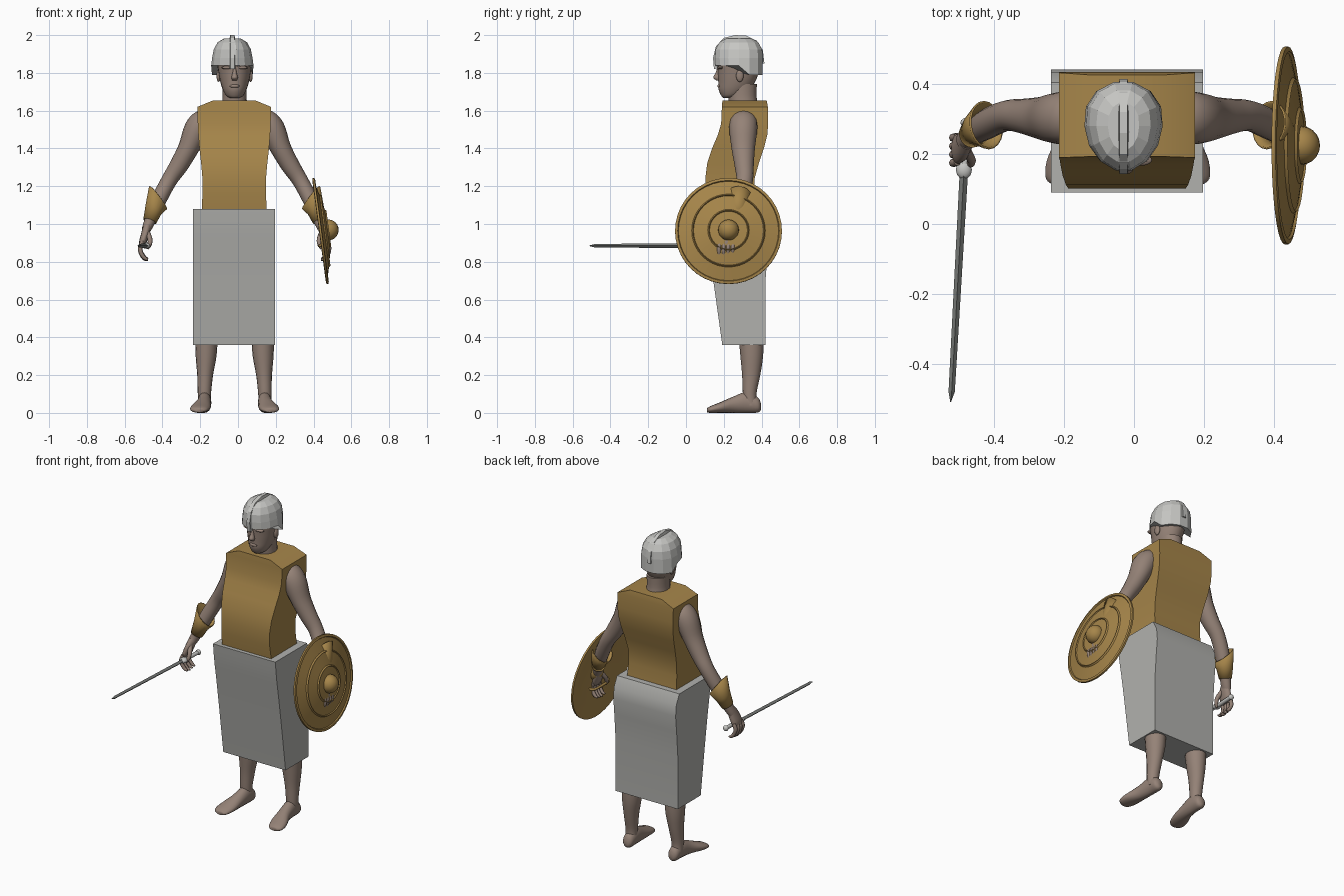
import bpy, bmesh, math
from mathutils import Vector, Matrix

CX = -0.018          # body centre line


def mat(name, rgb):
    m = bpy.data.materials.new(name)
    m.diffuse_color = (*rgb, 1)
    return m


SKIN = mat("skin", (0.30, 0.225, 0.185))
GOLD = mat("bronze", (0.38, 0.235, 0.068))
CLOTH = mat("grey_cloth", (0.44, 0.44, 0.42))
STEEL = mat("pale_steel", (0.56, 0.56, 0.54))
BLADE = mat("dark_steel", (0.20, 0.21, 0.20))
Z = (0, 0, 1)


def finish(name, bm, material, smooth=None):
    bmesh.ops.recalc_face_normals(bm, faces=bm.faces)
    me = bpy.data.meshes.new(name)
    bm.to_mesh(me)
    bm.free()
    ob = bpy.data.objects.new(name, me)
    me.materials.append(material)
    bpy.context.collection.objects.link(ob)
    if smooth:
        bpy.ops.object.select_all(action='DESELECT')
        ob.select_set(True)
        bpy.context.view_layer.objects.active = ob
        bpy.ops.object.shade_smooth_by_angle(angle=math.radians(smooth))
    return ob


def resample(rings, k):
    """Catmull-Rom through rings of (x, y, z, ra, rb)."""
    out = []
    for i in range(len(rings) - 1):
        p = [rings[max(0, min(len(rings) - 1, i + d))] for d in (-1, 0, 1, 2)]
        for j in range(k):
            t = j / k
            out.append([0.5 * (2 * b + (c - a) * t + (2 * a - 5 * b + 4 * c - d) * t * t
                               + (3 * b - a - 3 * c + d) * t ** 3) for a, b, c, d in zip(*p)])
    return out + [list(rings[-1])]


def loft(name, rings, material, n=16, k=4, s=1, axis=None, ref=(1, 0, 0), smooth=60,
         caps=True, axes=None, ox=CX):
    """Elliptical tube through rings; s=-1 mirrors it across the body."""
    R = resample(rings, k) if k > 1 else rings
    bm = bmesh.new()
    loops = []
    for i, (x, y, z, a, b) in enumerate(R):
        t = axes[i] if axes else axis
        if t is None:
            t = Vector(R[min(i + 1, len(R) - 1)][:3]) - Vector(R[max(i - 1, 0)][:3])
        t = Vector(t).normalized()
        u = Vector(ref)
        u = (u - t * u.dot(t)).normalized()
        v = t.cross(u)
        ring = []
        for q in range(n):
            w = 2 * math.pi * q / n
            p = Vector((x, y, z)) + u * a * math.cos(w) + v * b * math.sin(w)
            ring.append(bm.verts.new((ox + s * p.x, p.y, p.z)))
        loops.append(ring)
    for l0, l1 in zip(loops, loops[1:]):
        for q in range(n):
            bm.faces.new((l0[q], l0[(q + 1) % n], l1[(q + 1) % n], l1[q]))
    if caps:
        bm.faces.new(loops[0])
        bm.faces.new(loops[-1])
    return finish(name, bm, material, smooth)


def ball(name, c, r, material, seg=16):
    bm = bmesh.new()
    bmesh.ops.create_uvsphere(bm, u_segments=seg, v_segments=seg // 2 + 2, radius=1)
    bmesh.ops.transform(bm, verts=bm.verts, matrix=Matrix.Translation(c) @ Matrix.Diagonal((*r, 1)))
    return finish(name, bm, material, 60)


def box_loft(name, rows, cx, material):
    """Four-cornered garment: rows of (z, half width, front y, back y)."""
    bm = bmesh.new()
    loops = [[bm.verts.new(p) for p in ((cx - h, f, z), (cx + h, f, z), (cx + h, b, z), (cx - h, b, z))]
             for z, h, f, b in rows]
    for a, b in zip(loops, loops[1:]):
        for q in range(4):
            bm.faces.new((a[q], a[(q + 1) % 4], b[(q + 1) % 4], b[q]))
    bm.faces.new(loops[0])
    bm.faces.new(loops[-1])
    return finish(name, bm, material, 25)


# garments
box_loft("tunic", [(1.07, .172, .115, .37), (1.16, .168, .104, .36), (1.24, .168, .102, .363),
                   (1.32, .175, .112, .385), (1.40, .184, .138, .412), (1.47, .190, .168, .43),
                   (1.53, .193, .186, .435), (1.62, .195, .19, .433), (1.655, .11, .193, .427)], -.02, GOLD)
box_loft("skirt", [(.36, .217, .192, .42), (.69, .217, .146, .42), (.85, .217, .122, .432),
                   (.95, .217, .105, .442), (1.02, .217, .096, .435), (1.08, .217, .09, .405)], -.02, CLOTH)

# head, neck and face
loft("neck", [(0, .315, 1.6, .075, .08), (0, .30, 1.66, .064, .075), (0, .30, 1.74, .064, .075)], SKIN, axis=Z)
loft("head", [(0, .222, 1.668, .025, .025), (0, .238, 1.68, .045, .052), (0, .255, 1.71, .062, .082),
              (0, .268, 1.75, .075, .097), (0, .276, 1.80, .085, .108), (0, .28, 1.86, .092, .115),
              (0, .28, 1.93, .08, .10)], SKIN, n=24, axis=Z)
loft("nose", [(0, .178, 1.835, .008, .012), (0, .170, 1.80, .011, .014), (0, .163, 1.775, .017, .02),
              (0, .172, 1.76, .012, .012)], SKIN, n=10, axis=Z)
ball("mouth", (CX, .178, 1.73), (.026, .012, .010), SKIN)
for s, side in ((1, "left"), (-1, "right")):
    ball(side + "_brow", (CX + s * .036, .183, 1.828), (.034, .016, .009), SKIN)
    ball(side + "_ear", (CX + s * .084, .285, 1.785), (.012, .02, .033), SKIN)

# faceted helmet, lower at the back
helmet = loft("helmet", [(0, .28, 1.825, .112, .128), (0, .28, 1.88, .107, .13), (0, .28, 1.925, .098, .126),
                         (0, .28, 1.962, .078, .105), (0, .28, 1.982, .045, .07)],
              STEEL, n=14, k=1, axis=Z, smooth=None, ox=-.03)
for v in helmet.data.vertices:
    d = v.co.y - .28
    if v.co.z < 1.83:
        v.co.z = 1.79 if d > .02 else 1.838
    v.co.x = -.03 + (v.co.x + .03) * (1 + (1.2 * d if d > 0 else .4 * d))

# helmet crest: a narrow band following the crown
bm = bmesh.new()
rows = []
for y, z in ((.148, 1.82), (.143, 1.88), (.158, 1.94), (.20, 1.985), (.26, 2.0), (.32, 1.997),
             (.375, 1.97), (.407, 1.92), (.415, 1.85)):
    iy, iz = .28 + (y - .28) * .85, 1.85 + (z - 1.85) * .85
    rows.append([bm.verts.new(p) for p in ((-.046, iy, iz), (-.041, y, z), (-.019, y, z), (-.014, iy, iz))])
for a, b in zip(rows, rows[1:]):
    for q in range(4):
        bm.faces.new((a[q], a[(q + 1) % 4], b[(q + 1) % 4], b[q]))
bm.faces.new(rows[0])
bm.faces.new(rows[-1])
finish("helmet_crest", bm, STEEL)

# limbs, mirrored
for s, side in ((1, "left"), (-1, "right")):
    loft(side + "_arm", [(.13, .305, 1.56, .03, .03), (.165, .305, 1.55, .068, .058), (.20, .303, 1.50, .074, .068),
                         (.245, .303, 1.40, .062, .055), (.295, .308, 1.31, .051, .049),
                         (.347, .31, 1.23, .044, .042), (.405, .285, 1.12, .043, .040),
                         (.455, .25, 1.0, .032, .028), (.468, .235, .97, .034, .024)],
         SKIN, s=s, ref=(0, 1, 0))
    bracer = loft(side + "_bracer", [(.405, .283, 1.14, .070, .077), (.43, .272, 1.075, .05, .048),
                                     (.449, .255, 1.015, .038, .036)], GOLD, n=20, k=1, s=s, ref=(0, 1, 0),
                  axes=[(.12, -.02, -.095), (.07, -.04, -.12), (.045, -.04, -.125)], caps=False, smooth=40)
    bracer.modifiers.new("thickness", 'SOLIDIFY').thickness = .006
    loft(side + "_palm", [(.462, .24, .99, .028, .022), (.472, .225, .95, .040, .022),
                          (.485, .215, .91, .044, .020), (.492, .213, .885, .038, .014)],
         SKIN, s=s, ref=(0, 1, 0), n=12)
    for i in range(4):
        y, d = .178 + .024 * i, .004 * abs(i - 1)
        loft(f"{side}_finger_{i + 1}", [(.488, y, .905, .011, .011), (.500, y - .003, .875, .012, .012),
                                        (.494, y - .003, .84 + d, .011, .011), (.476, y, .815 + d, .010, .010),
                                        (.458, y, .808 + d, .005, .005)],
             SKIN, s=s, ref=(0, 1, 0), n=8, k=3)
    loft(side + "_thumb", [(.462, .21, .955, .015, .015), (.448, .185, .92, .013, .013),
                           (.45, .172, .89, .011, .011), (.46, .167, .868, .005, .005)], SKIN, s=s, n=8, k=3)
    loft(side + "_leg", [(.16, .345, .04, .034, .036), (.16, .337, .10, .035, .036), (.156, .345, .2, .042, .048),
                         (.151, .348, .3, .055, .06), (.149, .345, .4, .06, .066), (.145, .34, .5, .062, .07)],
         SKIN, s=s, axis=Z)
    loft(side + "_foot", [(.158, .397, .032, .012, .016), (.158, .38, .042, .032, .04), (.159, .32, .055, .036, .055),
                          (.165, .25, .043, .040, .043), (.180, .18, .028, .052, .028), (.188, .13, .018, .046, .018),
                          (.186, .112, .014, .026, .011)], SKIN, s=s, axis=(0, -1, 0))

# sword in the right hand
loft("sword_blade", [(-.487, .15, .885, .012, .012), (-.522, -.48, .885, .009, .010), (-.525, -.51, .885, .001, .002)],
     BLADE, n=4, k=1, smooth=None, ox=0)
loft("sword_grip", [(-.480, .285, .885, .012, .012), (-.487, .14, .885, .012, .012)], STEEL, n=10, k=1, ox=0)
ball("sword_guard", (-.487, .155, .885), (.023, .027, .016), STEEL, 12)
ball("sword_pommel", (-.480, .29, .885), (.017, .014, .017), STEEL, 12)

# shield on the left arm: lathed dome with raised rings, tilted in at the top
TILT = Matrix.Translation((.438, .225, .963)) @ Matrix.Rotation(math.radians(90 - 7.6), 4, 'Y')
PROFILE = [(0, .045), (.10, .038), (.104, .044), (.110, .036), (.185, .021), (.189, .027), (.195, .018),
           (.265, 0), (.269, .007), (.283, .004), (.283, -.007), (.262, -.009), (.19, .010), (.10, .026), (0, .034)]
bm = bmesh.new()
vs = [bm.verts.new((r, 0, h)) for r, h in PROFILE]
edges = [bm.edges.new(e) for e in zip(vs, vs[1:])]
bmesh.ops.spin(bm, geom=vs + edges, cent=(0, 0, 0), axis=(0, 0, 1), angle=2 * math.pi, steps=40)
bmesh.ops.remove_doubles(bm, verts=bm.verts, dist=1e-4)
bmesh.ops.transform(bm, verts=bm.verts, matrix=TILT)
finish("shield", bm, GOLD, 25)
ball("shield_boss", TILT @ Vector((0, 0, .042)), (.053, .055, .055), GOLD, 20)
loft("shield_grip", [(.458, .31, .89, .008, .008), (.435, .29, .885, .008, .008), (.43, .22, .885, .008, .008),
                     (.435, .15, .885, .008, .008), (.458, .13, .89, .008, .008)], GOLD, n=8, ox=0, ref=(0, 0, 1))
